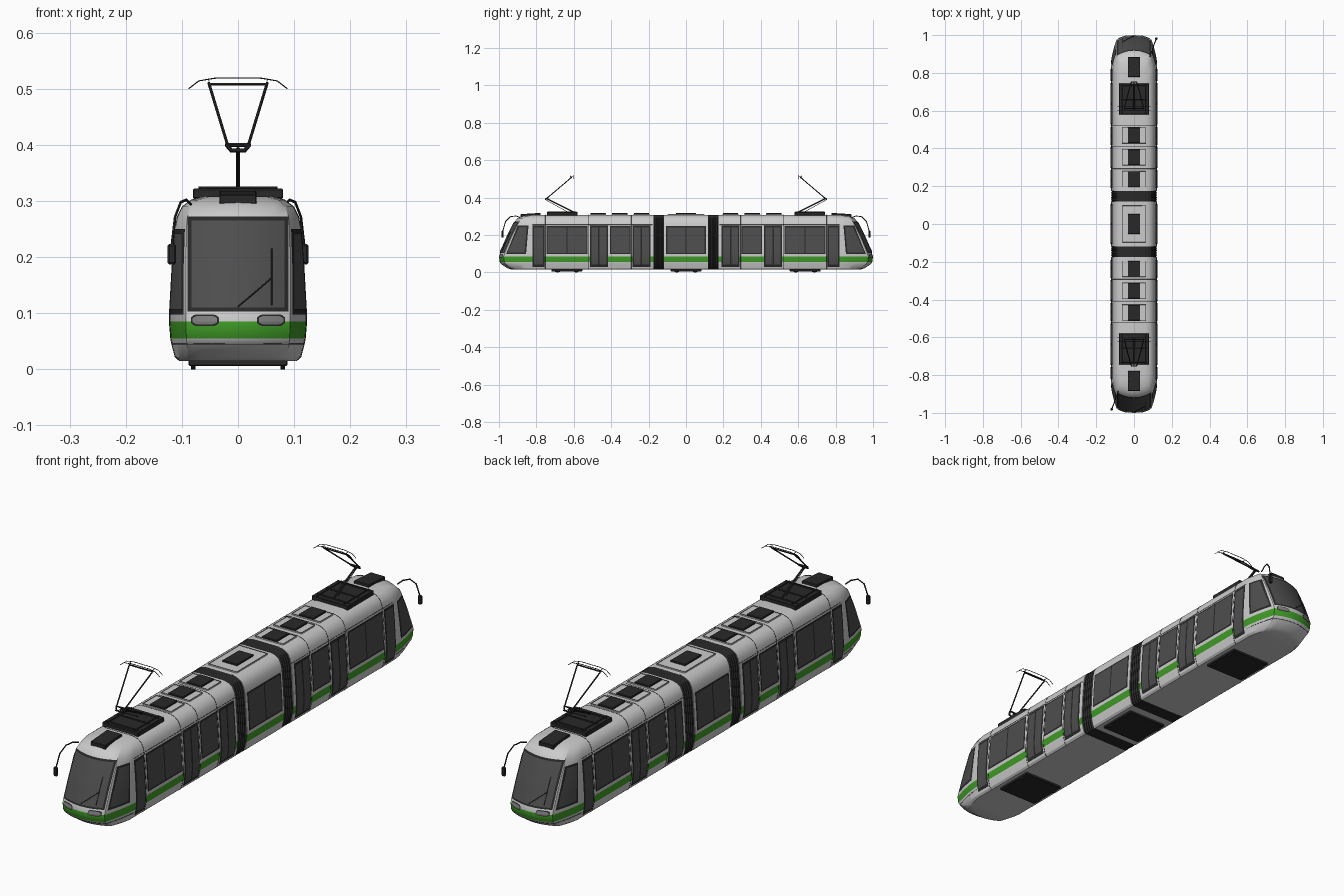
import bpy, bmesh, math
from mathutils import Matrix, Vector

if "Cube" in bpy.data.objects:
    bpy.data.objects.remove(bpy.data.objects["Cube"])

# Body shape by height: z, half width, nose corner x, nose tip y
LEVELS = [(.015, .104, .085, .93), (.022, .112, .088, .955), (.045, .118, .091, .988),
          (.055, .120, .092, .996), (.085, .1225, .093, 1.0), (.105, .122, .093, .993),
          (.18, .1178, .0925, .962), (.25, .1125, .092, .928), (.272, .108, .090, .916),
          (.29, .099, .084, .90), (.302, .083, .072, .872), (.308, .06, .05, .83)]
BOW = .025


def material(name, rgb):
    m = bpy.data.materials.new(name)
    m.diffuse_color = (*rgb, 1)
    m.use_nodes = True
    m.node_tree.nodes["Principled BSDF"].inputs["Base Color"].default_value = m.diffuse_color
    return m


BODY = material("body_grey", (.62, .62, .62))
GREEN = material("green", (.05, .33, .02))
DARK = material("dark_trim", (.022, .022, .022))
GLASS = material("tinted_glass", (.075, .075, .075))
LAMP = material("lamp", (.2, .2, .2))


def level(z):
    for a, b in zip(LEVELS, LEVELS[1:]):
        if z <= b[0]:
            k = max(0, (z - a[0]) / (b[0] - a[0]))
            return [p + (q - p) * k for p, q in zip(a[1:], b[1:])]
    return LEVELS[-1][1:]


def side_x(y, z):
    w, wc, yf = level(z)
    ys = min(.83, yf - .1)
    t = min(1, max(0, (y - ys) / (yf - BOW - ys)))
    return w - (w - wc) * t ** 1.5


def front_y(x, z):
    w, wc, yf = level(z)
    return yf - BOW * (x / wc) ** 2


def finish(name, obj_data, twin):
    # every end part is repeated at the other end by a half turn
    for i in range(2 if twin else 1):
        ob = bpy.data.objects.new(name + ("_front" if i else "_rear") * twin,
                                  obj_data.copy() if i else obj_data)
        ob.rotation_euler.z = math.pi * i
        bpy.context.collection.objects.link(ob)


def from_bmesh(name, bm, mats, twin):
    bmesh.ops.recalc_face_normals(bm, faces=bm.faces)
    me = bpy.data.meshes.new(name)
    bm.to_mesh(me)
    bm.free()
    for m in mats:
        me.materials.append(m)
    finish(name, me, twin)


def stack(name, outline, mats, twin):
    # loft horizontal outlines through all the levels
    bm = bmesh.new()
    rows = [[bm.verts.new((x, y, l[0])) for x, y in outline(l[0])] for l in LEVELS]
    n = len(rows[0])
    for a, b, l in zip(rows, rows[1:], LEVELS):
        for i in range(n):
            f = bm.faces.new((a[i], a[(i + 1) % n], b[(i + 1) % n], b[i]))
            f.material_index = int(len(mats) > 1 and l[0] == .055)
    bm.faces.new(rows[0])
    bm.faces.new(rows[-1])
    from_bmesh(name, bm, mats, twin)


def patch(name, f, mat, nu=6, nv=10, mirror=True, twin=True):
    # thin solid panel laid on a surface f(u, v)
    bm = bmesh.new()
    for s in ((1, -1) if mirror else (1,)):
        g = []
        for i in range(nu + 1):
            row = [f(i / nu, j / nv) for j in range(nv + 1)]
            g.append([bm.verts.new((p[0] * s, p[1], p[2])) for p in row])
        for i in range(nu):
            for j in range(nv):
                q = [g[i][j], g[i + 1][j], g[i + 1][j + 1], g[i][j + 1]]
                bm.faces.new(q if s > 0 else q[::-1])
    bmesh.ops.solidify(bm, geom=bm.faces[:], thickness=.001)
    from_bmesh(name, bm, [mat], twin)


def side_panel(name, y0, y1, z0, z1, mat, off, top=None, twin=True):
    t0, t1 = top or (y0, y1)

    def f(u, v):
        z = z0 + (z1 - z0) * v
        a, b = y0 + (t0 - y0) * v, y1 + (t1 - y1) * v
        y = a + (b - a) * u
        return side_x(abs(y), z) + off, y, z
    patch(name, f, mat, twin=twin)


def front_panel(name, x0, x1, z0, z1, mat, off, mirror=False, rounded=False):
    def f(u, v):
        x, h = x0 + (x1 - x0) * u, 1
        if rounded:
            h = max(.45, math.sqrt(1 - abs(2 * u - 1) ** 6))
        z = (z0 + z1) / 2 + (z1 - z0) * (v - .5) * h
        return x, front_y(x, z) + off, z
    patch(name, f, mat, nu=12, mirror=mirror)


def box(name, c, size, mat, tilt=0, twin=True, bevel=.002):
    bm = bmesh.new()
    m = Matrix.Translation(c) @ Matrix.Rotation(tilt, 4, 'X') @ Matrix.Diagonal((*size, 1))
    bmesh.ops.create_cube(bm, size=1, matrix=m)
    bmesh.ops.bevel(bm, geom=bm.edges[:], offset=bevel, segments=1, affect='EDGES')
    from_bmesh(name, bm, [mat], twin)


def tubes(name, paths, r, mat=DARK, twin=True):
    cu = bpy.data.curves.new(name, 'CURVE')
    cu.dimensions, cu.bevel_depth, cu.bevel_resolution, cu.use_fill_caps = '3D', r, 1, True
    for path in paths:
        sp = cu.splines.new('POLY')
        sp.points.add(len(path) - 1)
        for p, co in zip(sp.points, path):
            p.co = (*co, 1)
    cu.materials.append(mat)
    finish(name, cu, twin)


# Car bodies
def end_outline(z, start=.175):
    w, wc, yf = level(z)
    ys = min(.83, yf - .1)
    side = [(w, start)] + [(side_x(y, z), y) for y in
                           (ys + (yf - BOW - ys) * i / 8 for i in range(9))]
    arc = [(wc * u, front_y(wc * u, z)) for u in (.75, .5, .25, 0, -.25, -.5, -.75)]
    return side + arc + [(-x, y) for x, y in reversed(side)]


def middle_outline(z):
    w = level(z)[0]
    return [(w, -.118), (w, .118), (-w, .118), (-w, -.118)]


def bellows_outline(z):
    w = level(z)[0] - .001
    side = [(w - .004 * (i % 2), .116 + .061 * i / 10) for i in range(11)]
    return side + [(-x, y) for x, y in reversed(side)]


stack("end_car", end_outline, [BODY, GREEN], True)
stack("middle_car", middle_outline, [BODY, GREEN], False)
stack("bellows", bellows_outline, [DARK], True)

# Doors: dark frame with glass leaves
for n, (a, b, leaves) in enumerate([(.19, .286, 2), (.418, .514, 2), (.757, .82, 1)]):
    side_panel(f"door_frame_{n}", a, b, .03, .25, DARK, .0015)
    step = (b - a - .008) / leaves
    for k in range(leaves):
        y = a + .004 + k * step
        side_panel(f"door_glass_{n}_{k}", y + .004, y + step - .004, .042, .24, GLASS, .003)

# Side windows
for n, (a, b, panes) in enumerate([(.297, .407, 1), (.527, .746, 2)]):
    side_panel(f"window_frame_{n}", a, b, .098, .248, DARK, .0015)
    step = (b - a - .006) / panes
    for k in range(panes):
        y = a + .003 + k * step
        side_panel(f"window_glass_{n}_{k}", y + .003, y + step - .003, .105, .241, GLASS, .003)
side_panel("middle_window_frame", -.106, .106, .098, .248, DARK, .0015, twin=False)
side_panel("middle_window_glass", .003, .1, .105, .241, GLASS, .003)

# Cab glazing, lamps and wiper
side_panel("cab_side_frame", .855, .962, .098, .25, DARK, .0015, top=(.842, .9))
side_panel("cab_side_glass", .864, .953, .107, .242, GLASS, .003, top=(.851, .893))
front_panel("windscreen_frame", -.09, .09, .103, .272, DARK, .0015)
front_panel("windscreen_glass", -.083, .083, .11, .265, GLASS, .003)
front_panel("headlight_surround", .034, .084, .077, .098, DARK, .0015, True, True)
front_panel("headlight", .037, .081, .08, .095, LAMP, .003, True, True)
tubes("wiper", [[(x, front_y(x, z) + .005, z) for x, z in p] for p in
                ([(0, .112), (-.03, .137), (-.06, .163)], [(-.06, .115), (-.06, .215)])], .0013)

# Panel seams around the bodies and the bumper
def hoop(y):
    half = [(l[1], y, l[0]) for l in LEVELS]
    return half + [(-x, y, z) for x, y, z in reversed(half)]


tubes("body_seam", [hoop(y) for y in (.292, .412, .52, .752)], .0008)
tubes("bumper_seam", [[(x, y, .045) for x, y in end_outline(.045, .83)]], .0008)
tubes("roof_seam", [[(s * level(.255)[0], .18, .255), (s * level(.255)[0], .82, .255)]
                    for s in (1, -1)], .0008)

# Roof hatches
for n, y in enumerate((.238, .354, .47)):
    box(f"hatch_rim_{n}", (0, y, .309), (.126, .086, .006), BODY)
    tubes(f"hatch_line_{n}", [[(sx * .062, y + sy * .042, .3125) for sx, sy in
                              ((1, 1), (1, -1), (-1, -1), (-1, 1), (1, 1))]], .0008)
    box(f"hatch_{n}", (0, y, .312), (.066, .082, .012), DARK)
box("middle_hatch_rim", (0, 0, .309), (.126, .196, .006), BODY, twin=False)
tubes("middle_hatch_line", [[(sx * .062, sy * .097, .3125) for sx, sy in
                             ((1, 1), (1, -1), (-1, -1), (-1, 1), (1, 1))]], .0008, twin=False)
box("middle_hatch", (0, 0, .312), (.066, .106, .012), DARK, twin=False)
box("cab_roof_unit", (0, .831, .305), (.066, .106, .02), DARK, tilt=-.06)

# Pantograph
box("pantograph_base", (0, .662, .313), (.16, .165, .018), DARK)
tubes("pantograph_base_rails", [[(s * .06, .585, .323), (s * .06, .74, .323)] for s in (1, -1)]
      + [[(-.07, y, .323), (.07, y, .323)] for y in (.6, .66, .73)], .003)
tubes("pantograph_lower_arm", [[(0, .6, .322), (0, .742, .393)]], .004)
tubes("pantograph_link_rod", [[(0, .63, .322), (0, .75, .388)]], .0015)
tubes("pantograph_knee", [[(-.02, .74, .4), (.02, .74, .4), (.012, .752, .39),
                           (-.012, .752, .39), (-.02, .74, .4)]], .004)
tubes("pantograph_upper_arm", [[(s * .018, .742, .398), (s * .052, .61, .51)] for s in (1, -1)]
      + [[(-.052, .612, .508), (.052, .612, .508)]], .0028)
tubes("pantograph_contact_strips",
      [[(-.088, y, .5), (-.07, y, .514), (-.04, y, .519), (.04, y, .519), (.07, y, .514),
        (.088, y, .5)] for y in (.602, .62)]
      + [[(s * .052, .602, .514), (s * .052, .62, .514)] for s in (1, -1)], .0012)

# Mirror on an arm
tubes("mirror_arm", [[(.084, .885, .294), (.092, .91, .302), (.102, .94, .298),
                      (.112, .965, .272), (.118, .98, .22)]], .0025)
box("mirror", (.118, .981, .205), (.015, .012, .036), DARK, bevel=.003)


# Bogies and wheels
def bogie(name, y, twin):
    box(name + "_frame", (0, y, .013), (.176, .165, .014), DARK, twin=twin)
    bm = bmesh.new()
    for dy in (-.05, .05):
        for x in (-.08, .08):
            m = Matrix.Translation((x, y + dy, .024)) @ Matrix.Rotation(math.pi / 2, 4, 'Y')
            bmesh.ops.create_cone(bm, cap_ends=True, segments=20, radius1=.024, radius2=.024,
                                  depth=.008, matrix=m)
    from_bmesh(name + "_wheels", bm, [DARK], twin)


bogie("end_bogie", .637, True)
bogie("middle_bogie", 0, False)

# Turn curves into meshes and smooth the rounded surfaces
bpy.ops.object.select_all(action='SELECT')
bpy.context.view_layer.objects.active = bpy.context.collection.objects[0]
bpy.ops.object.convert(target='MESH')
bpy.ops.object.shade_smooth_by_angle(angle=math.radians(32))
